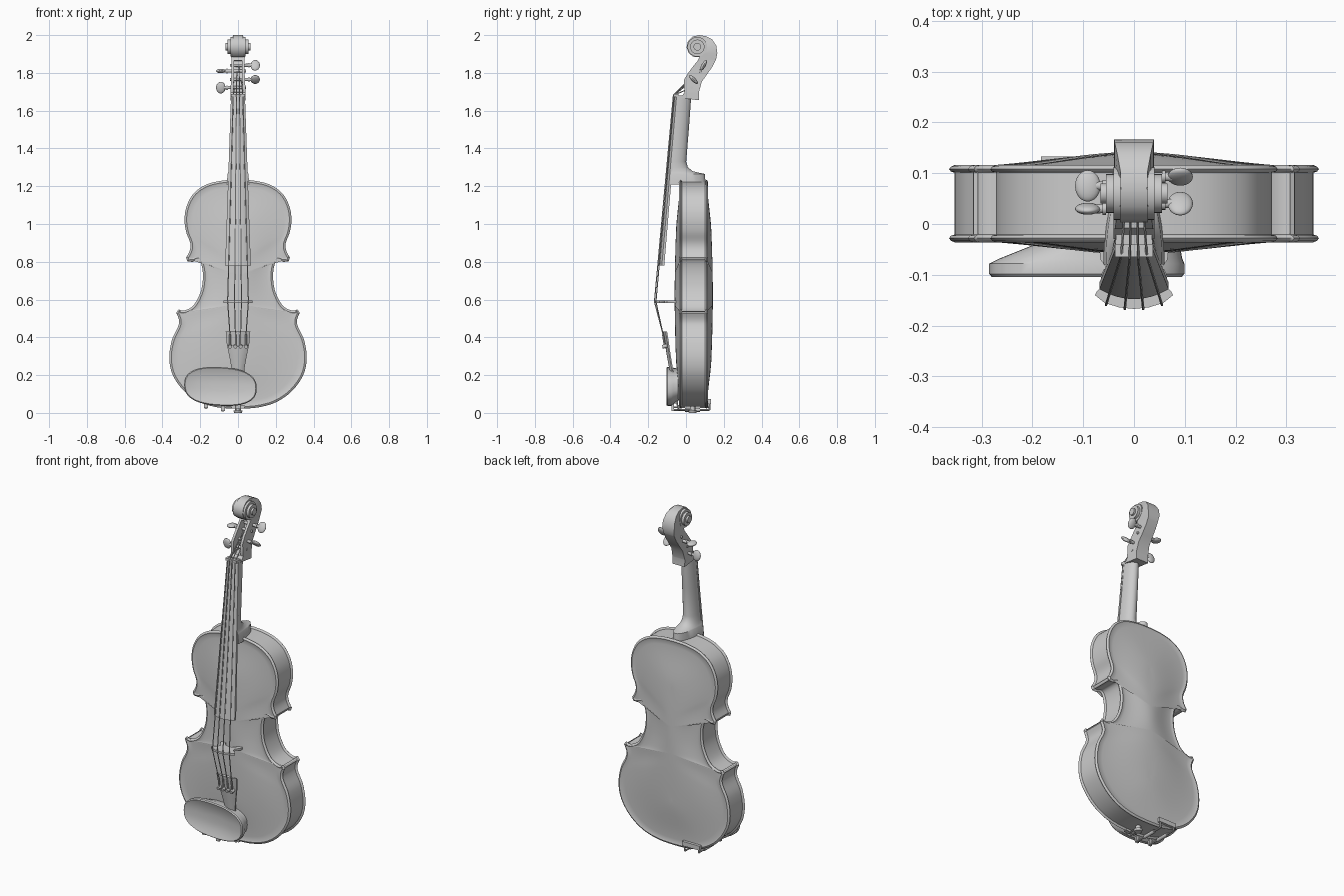
import bpy, bmesh, math
from mathutils import Vector, Matrix

if "Cube" in bpy.data.objects:
    bpy.data.objects.remove(bpy.data.objects["Cube"])

def finish(bm, name):
    bmesh.ops.remove_doubles(bm, verts=bm.verts, dist=1e-5)
    bmesh.ops.recalc_face_normals(bm, faces=bm.faces)
    me = bpy.data.meshes.new(name)
    bm.to_mesh(me); bm.free()
    ob = bpy.data.objects.new(name, me)
    bpy.context.collection.objects.link(ob)
    return ob

def loft(name, rings, caps=True):
    bm = bmesh.new()
    vs = [[bm.verts.new(p) for p in r] for r in rings]
    n = len(vs[0])
    for a, b in zip(vs, vs[1:]):
        for i in range(n):
            bm.faces.new((a[i], a[(i+1) % n], b[(i+1) % n], b[i]))
    if caps:
        bm.faces.new(vs[0]); bm.faces.new(vs[-1])
    return finish(bm, name)

def cyl(bm, a, b, r1, r2=None, n=16):
    a, b = Vector(a), Vector(b)
    d = b - a
    m = Matrix.Translation((a+b)/2) @ d.to_track_quat('Z', 'Y').to_matrix().to_4x4()
    bmesh.ops.create_cone(bm, cap_ends=True, segments=n, radius1=r1,
                          radius2=r1 if r2 is None else r2, depth=d.length, matrix=m)

def ball(bm, c, s, rx=0):
    m = Matrix.Translation(c) @ Matrix.Rotation(rx, 4, 'X') @ Matrix.Diagonal((*s, 1))
    bmesh.ops.create_uvsphere(bm, u_segments=20, v_segments=12, radius=1, matrix=m)

def box(bm, c, s):
    bmesh.ops.create_cube(bm, size=1, matrix=Matrix.Translation(c) @ Matrix.Diagonal((*s, 1)))

def spline(pts, k=5):
    P = [Vector(p) for p in pts]
    P = [P[0]] + P + [P[-1]]
    out = []
    for i in range(1, len(P)-2):
        a, b, c, d = P[i-1:i+3]
        for j in range(k):
            t = j/k
            out.append(.5*(2*b + (c-a)*t + (2*a-5*b+4*c-d)*t*t + (3*b-a-3*c+d)*t**3))
    return out + [P[-1]]

# body outline (x, z), right half in three bouts split at the corners
lower = [(0,.022),(.1,.028),(.2,.056),(.285,.115),(.345,.2),(.364,.29),(.35,.385),(.318,.455),(.312,.49),(.327,.53)]
waist = [(.315,.548),(.285,.542),(.235,.57),(.198,.64),(.186,.71),(.19,.77),(.207,.808),(.24,.8),(.268,.803)]
upper = [(.275,.822),(.255,.86),(.253,.9),(.275,.96),(.283,1.03),(.27,1.1),(.232,1.165),(.165,1.21),(.08,1.23),(0,1.234)]
half = spline(lower) + spline(waist) + spline(upper)
outline = half + [Vector((-p.x, p.y)) for p in half[-2:0:-1]]
N = len(outline)

def inset(d):
    out = []
    for i, p in enumerate(outline):
        t = (outline[(i+1) % N] - outline[i-1]).normalized()
        out.append(p - Vector((t.y, -t.x))*d)
    return out

def ring(d, y):
    return [(p.x, y, p.y) for p in inset(d)]

# plates: beaded rim, then arching that rises towards a central spine
def plate(name, y0, sgn, rise):
    rings = [ring(.014, y0), ring(.004, y0+sgn*.003), ring(0, y0+sgn*.008),
             ring(.004, y0+sgn*.013), ring(.011, y0+sgn*.016), ring(.018, y0+sgn*.013)]
    edge = inset(.018)
    for k in range(1, 13):
        t = k/12
        r = []
        for p in edge:
            zs = .3 + (p.y-.02)/1.21*.65
            h = rise*(1-.9*((zs-.62)/.6)**2)*t*t*(3-2*t)
            r.append((p.x*(1-t), y0+sgn*(.013+h), p.y*(1-t)+zs*t))
        rings.append(r)
    loft(name, rings, False)

plate("front_plate", -.02, -1, .027)
plate("back_plate", .1, 1, .029)
loft("ribs", [ring(.011, -.022), ring(.011, .102)], False)

# neck with heel: half-round sections (z, front y, back y, half width)
def neck_ring(z, f, b, w):
    return [(w, f, z)] + [(w*math.cos(a), f+.012+(b-f-.012)*math.sin(a), z)
            for a in [math.pi*i/16 for i in range(17)]] + [(-w, f, z)]
loft("neck", [neck_ring(*s) for s in [(1.68,-.045,.028,.036),(1.5,-.063,.015,.04),(1.33,-.078,.001,.045),
     (1.30,-.08,.01,.047),(1.28,-.08,.035,.05),(1.27,-.08,.075,.053),(1.265,-.08,.1,.055),(1.21,-.08,.104,.06)]])

# fingerboard: arched sections from nut to free end
def arch_ring(z, w, yb, ye, yf, n=12):
    return [(-w, yb, z), (w, yb, z)] + [(w*math.cos(math.pi*i/n), ye+(yf-ye)*(1-math.cos(math.pi*i/n)**2), z)
            for i in range(n+1)]
loft("fingerboard", [arch_ring(1.675,.037,-.04,-.05,-.06), arch_ring(.78,.068,-.115,-.128,-.148)])
bm = bmesh.new(); box(bm, (0,-.052,1.68), (.074,.026,.014)); finish(bm, "nut")

# pegbox and scroll: sections (front y, z, back y, z, half width, cavity depth)
secs = [(-.03,1.668,.07,1.655,.04,0),(-.008,1.695,.068,1.695,.04,0),(-.009,1.70,.069,1.70,.04,.6),
        (-.01,1.765,.083,1.752,.037,.65),(.012,1.80,.11,1.79,.035,.65),(.04,1.838,.14,1.833,.034,.6),
        (.06,1.862,.157,1.866,.034,.5),(.062,1.866,.159,1.87,.034,0),(.08,1.90,.166,1.905,.039,0),
        (.08,1.93,.16,1.945,.038,0),(.075,1.945,.138,1.978,.033,0),(.065,1.95,.105,1.994,.027,0),
        (.06,1.95,.07,2.0,.026,0),(.055,1.945,.035,1.992,.027,0),(.05,1.94,.01,1.967,.028,0),
        (.05,1.935,.003,1.935,.028,0),(.052,1.93,.015,1.903,.028,0),(.056,1.928,.04,1.885,.028,0),
        (.06,1.925,.075,1.885,.028,0)]
rings = []
for fy, fz, by, bz, w, c in secs:
    iy, iz, u = fy+(by-fy)*c, fz+(bz-fz)*c, w*.6
    rings.append([(-w,by,bz),(w,by,bz),(w,fy,fz),(u,fy,fz),(u,iy,iz),(-u,iy,iz),(-u,fy,fz),(-w,fy,fz)])
loft("pegbox_and_scroll", rings)
bm = bmesh.new()
for r, x in [(.052,.04),(.038,.055),(.02,.066)]:
    cyl(bm, (-x,.06,1.938), (x,.06,1.938), r, n=28)
finish(bm, "scroll_eyes")

# tuning pegs: (side, y, z, head rotation about x)
pegs = [(1,.093,1.84,-.5),(1,.04,1.765,.78),(-1,.075,1.81,1.5),(-1,.03,1.722,.15)]
for i, (s, y, z, rx) in enumerate(pegs):
    bm = bmesh.new()
    cyl(bm, (-s*.042,y,z), (s*.075,y,z), .007, .009)
    cyl(bm, (s*.055,y,z), (s*.062,y,z), .012)
    ball(bm, (s*.091,y,z), (.025,.011,.031), rx)
    finish(bm, "tuning_peg_%d" % (i+1))

# bridge profile (x, y), mirrored and given thickness
prof = [(0,-.167),(.03,-.164),(.058,-.155),(.077,-.14),(.073,-.132),(.05,-.115),(.045,-.1),(.055,-.085),
        (.066,-.07),(.068,-.05),(.04,-.05),(.038,-.065),(.02,-.082),(0,-.087)]
full = prof + [(-x, y) for x, y in prof[-2:0:-1]]
loft("bridge", [[(x, y, z) for x, y in full] for z in (.583,.595)])

# strings: peg, nut, bridge, tailpiece; plus fine tuners
xs = [-1, -.33, .33, 1]
order = [3, 2, 0, 1]
bs, bt = bmesh.new(), bmesh.new()
for x, k in zip(xs, order):
    _, py, pz, _ = pegs[k]
    e = .009*x*x
    path = [(x*.018,py,pz), (x*.025,-.067+.5*e,1.683), (x*.055,-.168+e,.589), (x*.042,-.12,.41)]
    for a, b in zip(path, path[1:]):
        cyl(bs, a, b, .0028, n=6)
    cyl(bt, (x*.042,-.1,.355), (x*.042,-.125,.35), .01)
    cyl(bt, (x*.042,-.112,.35), (x*.042,-.122,.415), .005, n=8)
finish(bs, "strings"); finish(bt, "fine_tuners")

# tailpiece, tail loop, saddle and end button
loft("tailpiece", [arch_ring(*s) for s in [(.43,.065,-.1,-.108,-.121),(.37,.06,-.09,-.098,-.112),
     (.3,.046,-.08,-.087,-.101),(.24,.035,-.07,-.077,-.09),(.05,.024,-.042,-.048,-.06)]])
bm = bmesh.new()
for x in (-.012, .012):
    for a, b in [((x,-.05,.06),(x,-.04,.017)), ((x,-.04,.017),(x,.035,.015))]:
        cyl(bm, a, b, .004, n=8)
finish(bm, "tail_loop")
bm = bmesh.new(); box(bm, (0,-.032,.032), (.07,.022,.02)); finish(bm, "saddle")
bm = bmesh.new()
cyl(bm, (0,.035,.035), (0,.035,.012), .014, n=20)
cyl(bm, (0,.035,.012), (0,.035,0), .024, .02, n=20)
finish(bm, "end_button")

# chin rest: oval dish with hollow top and a smaller base
def oval(cx, cz, ax, az, y, n=48):
    f = lambda v: math.copysign(abs(v)**.8, v)
    out = []
    for i in range(n):
        a = 2*math.pi*i/n
        x, z = ax*f(math.cos(a)), az*f(math.sin(a))
        out.append((cx+x, y, cz+z-.05*x))
    return out
loft("chin_rest", [oval(*s) for s in [(-.05,.15,.13,.075,-.036),(-.055,.148,.145,.085,-.042),
     (-.085,.142,.18,.096,-.068),(-.093,.14,.192,.102,-.078),(-.093,.14,.192,.102,-.098),
     (-.093,.14,.187,.097,-.104),(-.093,.14,.178,.089,-.101),(-.093,.14,.12,.06,-.091),
     (-.093,.14,.05,.025,-.087)]])

# chin rest clamp: two barrels joined by a padded foot on the back
bm = bmesh.new()
for x, z in ((-.17,.03), (-.08,.016)):
    cyl(bm, (x,-.075,z), (x,.125,z), .005, n=10)
    cyl(bm, (x,-.005,z), (x,.075,z), .01, n=14)
    cyl(bm, (x,.125,z), (x,.125,.06), .005, n=10)
    box(bm, (x,-.07,z+.02), (.02,.012,.05))
box(bm, (-.125,.125,.06), (.115,.016,.026))
finish(bm, "chin_rest_clamp")

# smooth shading with crisp edges
for ob in bpy.context.collection.objects:
    ob.select_set(True)
    bpy.context.view_layer.objects.active = ob
bpy.ops.object.shade_smooth_by_angle(angle=math.radians(35))
